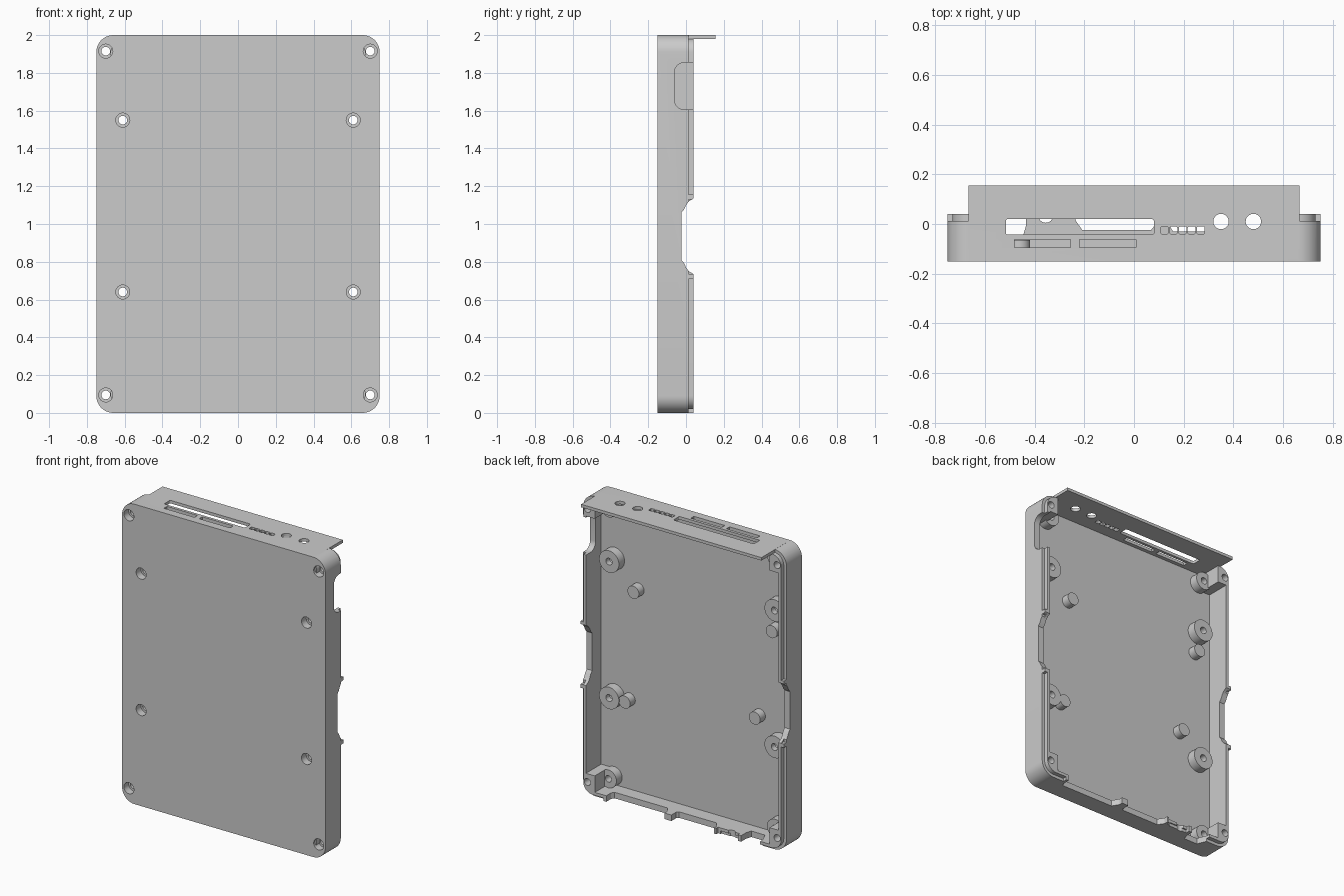
import bpy, bmesh
from math import cos, sin, pi

if "Cube" in bpy.data.objects:
    bpy.data.objects.remove(bpy.data.objects["Cube"])

grey = bpy.data.materials.new("plain grey")
grey.use_nodes = True
grey.diffuse_color = (0.6, 0.6, 0.6, 1)
grey.node_tree.nodes["Principled BSDF"].inputs["Base Color"].default_value = (0.6, 0.6, 0.6, 1)


def prism(name, outline, axis, start, end):
    """Extrude a 2D outline along one axis."""
    place = {"x": lambda u, v, w: (w, u, v),
             "y": lambda u, v, w: (u, w, v),
             "z": lambda u, v, w: (u, v, w)}[axis]
    bm = bmesh.new()
    low = [bm.verts.new(place(u, v, start)) for u, v in outline]
    high = [bm.verts.new(place(u, v, end)) for u, v in outline]
    bm.faces.new(low)
    bm.faces.new(high)
    for i in range(len(low)):
        j = (i + 1) % len(low)
        bm.faces.new((low[i], low[j], high[j], high[i]))
    bmesh.ops.recalc_face_normals(bm, faces=bm.faces)
    mesh = bpy.data.meshes.new(name)
    bm.to_mesh(mesh)
    bm.free()
    mesh.materials.append(grey)
    obj = bpy.data.objects.new(name, mesh)
    bpy.context.collection.objects.link(obj)
    return obj


def rounded(u0, u1, v0, v1, r, steps=10):
    """Outline of a rectangle with round corners."""
    corners = ((u1 - r, v1 - r), (u0 + r, v1 - r), (u0 + r, v0 + r), (u1 - r, v0 + r))
    return [(u + r * cos((k + i / steps) * pi / 2), v + r * sin((k + i / steps) * pi / 2))
            for k, (u, v) in enumerate(corners) for i in range(steps + 1)]


def rect(u0, u1, v0, v1):
    return [(u0, v0), (u1, v0), (u1, v1), (u0, v1)]


def circle(u, v, r, n=32):
    return [(u + r * cos(2 * pi * i / n), v + r * sin(2 * pi * i / n)) for i in range(n)]


def combine(target, tool, operation):
    """Apply a boolean and discard the tool."""
    tool.hide_render = True
    mod = target.modifiers.new("boolean", "BOOLEAN")
    mod.operation, mod.solver, mod.object = operation, "EXACT", tool
    bpy.context.view_layer.objects.active = target
    bpy.ops.object.modifier_apply(modifier=mod.name)
    bpy.data.objects.remove(tool)


def cut(target, *shape):
    combine(target, prism("cutter", *shape), "DIFFERENCE")


def add(target, *shape):
    combine(target, prism("addition", *shape), "UNION")


FRONT, FLOOR, STEP, RIM = -0.15, -0.12, 0.012, 0.04
SIDES = (-1, 1)
posts = [(s * 0.7, z) for s in SIDES for z in (0.095, 1.915)]
standoffs = [(s * 0.61, z) for s in SIDES for z in (0.64, 1.55)]

# Hollow tray, leaving the four corner posts standing
tray = prism("case_tray", rounded(-0.75, 0.75, 0, 2, 0.09), "y", FRONT, RIM)
cavity = prism("cavity", rounded(-0.71, 0.71, 0.04, 1.98, 0.05), "y", FLOOR, 0.3)
for s in SIDES:
    a, b = sorted((s * 0.645, s * 0.9))
    cut(cavity, rect(a, b, -0.1, 0.15), "y", -0.3, 0.5)
    cut(cavity, rect(a, b, 1.865, 2.1), "y", -0.3, 0.5)
combine(tray, cavity, "DIFFERENCE")

# Stepped lip around the rim
lip = prism("lip_ring", rect(-0.9, 0.9, -0.1, 2.1), "y", STEP, 0.3)
cut(lip, rounded(-0.73, 0.73, 0.02, 1.98, 0.07), "y", -0.1, 0.5)
combine(tray, lip, "DIFFERENCE")

# Tabs that fill the step beside the side and bottom openings
for s in SIDES:
    a, b = sorted((s * 0.72, s * 0.75))
    for z in (0.71, 1.13):
        add(tray, rect(a, b, z, z + 0.025), "y", 0.0, RIM)
for x0, x1 in ((0.07, 0.155), (-0.27, -0.21), (-0.445, -0.41), (0.555, 0.58)):
    add(tray, rect(x0, x1, 0, 0.03), "y", 0.0, RIM)

# Openings in the side walls
half = [(0.1, 0.2), (0.04, 0.2), (0.015, 0.185), (0, 0.165), (-0.008, 0.145), (-0.025, 0.125)]
opening = [(y, 0.935 + d) for y, d in half] + [(y, 0.935 - d) for y, d in reversed(half)]
cut(tray, opening, "x", -0.9, 0.9)
cut(tray, rounded(-0.062, 0.2, 1.605, 1.855, 0.055), "x", 0.69, 0.9)

# Openings in the bottom wall
for x0, x1, depth in ((-0.22, 0.08, -0.025), (0.145, 0.56, -0.03), (-0.56, -0.435, -0.05)):
    cut(tray, [(x0 - 0.015, 0.1), (x0 - 0.015, 0.015), (x0 + 0.012, depth),
               (x1 - 0.012, depth), (x1, -0.01), (x1, 0.1)], "z", -0.1, 0.06)
cut(tray, rect(-0.41, -0.25, 0.02, 0.1), "z", -0.1, 0.06)
cut(tray, circle(-0.355, 0.035, 0.03), "z", -0.1, 0.06)

# Port panel across the top with slots, key holes and round sockets
add(tray, rect(-0.665, 0.665, -0.1, 0.155), "z", 1.98, 2.0)
slots = [rounded(-0.515, 0.08, -0.043, 0.02, 0.008, 3),
         rect(-0.48, -0.255, -0.095, -0.062), rect(-0.22, 0.008, -0.095, -0.062)]
slots += [rounded(x, x + 0.031, -0.04, -0.01, 0.006, 3)
          for x in (0.107, 0.143, 0.18, 0.216, 0.253)]
slots += [circle(x, 0.01, 0.031) for x in (0.35, 0.48)]
for outline in slots:
    cut(tray, outline, "z", 1.9, 2.1)

# Screw standoffs, then counterbored holes through posts and standoffs
for x, z in standoffs:
    add(tray, circle(x, z, 0.073), "y", -0.135, -0.06)
for x, z in posts + standoffs:
    cut(tray, circle(x, z, 0.023), "y", -0.3, 0.3)
    cut(tray, circle(x, z, 0.037), "y", -0.3, -0.1)

# Low bosses with blind holes beside the corner posts
for i, (x, z) in enumerate((s * 0.615, z) for s in SIDES for z in (0.1, 1.905)):
    boss = prism("corner_boss_%d" % (i + 1), circle(x, z, 0.06), "y", -0.135, -0.06)
    cut(boss, circle(x, z, 0.022), "y", -0.11, 0.1)

# Solid board pegs
for i, (x, z) in enumerate(((0.435, 1.39), (-0.585, 1.40), (0.50, 0.64), (-0.46, 0.79))):
    prism("board_peg_%d" % (i + 1), circle(x, z, 0.042), "y", -0.135, -0.065)

# Smooth the round walls and keep the edges crisp
for obj in bpy.context.collection.objects:
    if obj.type == "MESH" and obj.name.startswith(("case", "corner", "board")):
        bpy.ops.object.select_all(action="DESELECT")
        obj.select_set(True)
        bpy.context.view_layer.objects.active = obj
        bpy.ops.object.shade_smooth_by_angle(angle=0.5)
